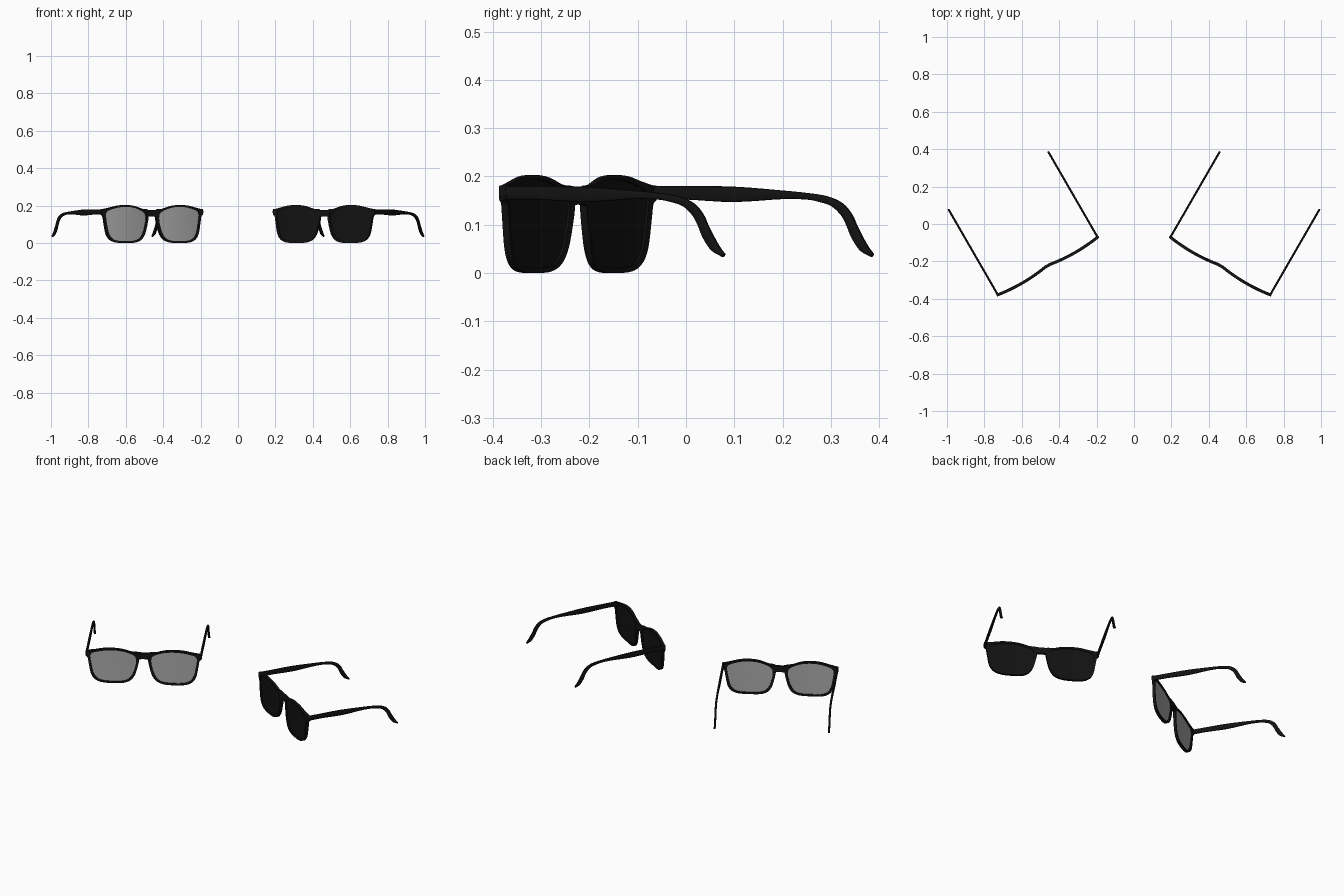
import bpy, bmesh, math
from mathutils import Matrix, Vector

if "Cube" in bpy.data.objects:
    bpy.data.objects.remove(bpy.data.objects["Cube"])

# Rim outlines for one eye, (sideways, height), clockwise from the top
OUTER = [(.165, .203), (.215, .200), (.26, .190), (.298, .182), (.313, .179), (.313, .153), (.302, .143),
         (.296, .11), (.284, .05), (.262, .018), (.225, .003), (.165, 0), (.108, .003), (.07, .018),
         (.046, .05), (.031, .10), (.024, .14), (.028, .177), (.065, .183), (.115, .198)]
INNER = [(.165, .193), (.21, .190), (.25, .181), (.275, .172), (.284, .163), (.288, .150), (.287, .138),
         (.283, .11), (.271, .055), (.252, .026), (.222, .013), (.165, .010), (.112, .013), (.08, .026),
         (.059, .055), (.045, .10), (.041, .13), (.046, .158), (.075, .176), (.118, .189)]
# Temple arm edges, (backwards, height)
ARM_TOP = [(-.006, .180), (.076, .180), (.19, .179), (.307, .171), (.365, .166), (.405, .161), (.434, .153),
           (.457, .140), (.475, .119), (.484, .101), (.499, .075), (.512, .055), (.524, .040)]
ARM_LOW = [(-.006, .152), (.076, .152), (.19, .147), (.307, .153), (.365, .152), (.395, .147), (.425, .138),
           (.448, .119), (.461, .098), (.469, .080), (.480, .062), (.495, .045), (.520, .033)]


def spline(pts, closed, steps=4):
    """Catmull-Rom samples through the points."""
    n, out = len(pts), []
    get = lambda i: Vector(pts[i % n] if closed else pts[max(0, min(n - 1, i))])
    for i in range(n if closed else n - 1):
        a, b, c, d = (get(i + k) for k in (-1, 0, 1, 2))
        for s in range(steps):
            t = s / steps
            out.append(.5 * (2 * b + (c - a) * t + (2 * a - 5 * b + 4 * c - d) * t * t
                             + (3 * b - a - 3 * c + d) * t ** 3))
    if not closed:
        out.append(get(n - 1))
    return out


def bow(u):
    """Forward bulge of the front across each lens."""
    return -.004 - .012 * max(0, 1 - ((abs(u) - .165) / .15) ** 2)


def loft(rings, loop=False, caps=True):
    """Skin a list of closed vertex rings."""
    bm = bmesh.new()
    vr = [[bm.verts.new(p) for p in r] for r in rings]
    n = len(vr[0])
    for i in range(len(vr) if loop else len(vr) - 1):
        a, b = vr[i], vr[(i + 1) % len(vr)]
        for j in range(n):
            k = (j + 1) % n
            bm.faces.new((a[j], a[k], b[k], b[j]))
    if caps and not loop:
        bm.faces.new(vr[0])
        bm.faces.new(vr[-1])
    return bm


def finish(name, bm, place, mat, angle=40):
    bmesh.ops.transform(bm, matrix=place, verts=bm.verts)
    bmesh.ops.recalc_face_normals(bm, faces=bm.faces)
    me = bpy.data.meshes.new(name)
    bm.to_mesh(me)
    bm.free()
    ob = bpy.data.objects.new(name, me)
    bpy.context.collection.objects.link(ob)
    me.materials.append(mat)
    bpy.ops.object.select_all(action='DESELECT')
    ob.select_set(True)
    bpy.context.view_layer.objects.active = ob
    bpy.ops.object.shade_smooth_by_angle(angle=math.radians(angle))
    return ob


def material(name, v):
    m = bpy.data.materials.new(name)
    m.diffuse_color = (v, v, v, 1)
    m.use_nodes = True
    m.node_tree.nodes["Principled BSDF"].inputs["Base Color"].default_value = m.diffuse_color
    return m


def rim():
    rings = []
    for o, i in zip(spline(OUTER, True), spline(INNER, True)):
        rings.append([(p.x, bow(p.x) + d, p.y) for p, d in ((o, -.008), (i, -.007), (i, .007), (o, .008))])
    return loft(rings, loop=True)


def lens():
    edge, mid = spline(INNER, True), Vector((.165, .105))
    rings = []
    for d, scales in ((-.0015, (.05, .3, .6, .85, 1.01)), (.0015, (1.01, .85, .6, .3, .05))):
        for s in scales:
            ring = [mid + (p - mid) * s for p in edge]
            rings.append([(p.x, bow(p.x) + d, p.y) for p in ring])
    return loft(rings)


def arm():
    rings = []
    for t, b in zip(spline(ARM_TOP, False), spline(ARM_LOW, False)):
        c, h, ring = (t + b) / 2, (t - b) / 2, []
        for k in range(12):
            a = math.tau * k / 12
            cs, sn = (math.copysign(abs(f) ** .6, f) for f in (math.cos(a), math.sin(a)))
            p = c + h * sn
            ring.append((.308 + .0055 * cs, p.x, p.y))
        rings.append(ring)
    return loft(rings)


def bridge():
    rings = []
    for k in range(-6, 7):
        u = k / 6 * .036
        top, low = .176 + 1.5 * u * u, .143 - 5 * u * u
        rings.append([(u, bow(u) + d, z) for d, z in ((-.008, low), (-.008, top), (.008, top), (.008, low))])
    return loft(rings)


black = material("frame_black", .006)
clear = material("lens_grey", .4)
dark = material("lens_dark", .006)

# Two pairs, turned away from each other
for label, side, glass in (("left", -1, clear), ("right", 1, dark)):
    place = Matrix.Translation((.464 * side, -.22, 0)) @ Matrix.Rotation(math.radians(-30 * side), 4, 'Z')
    for half, s in (("a", -1), ("b", 1)):
        flip = place @ Matrix.Diagonal((s, 1, 1, 1))
        finish(f"{label}_rim_{half}", rim(), flip, black)
        finish(f"{label}_lens_{half}", lens(), flip, glass)
        finish(f"{label}_temple_arm_{half}", arm(), flip, black)
    finish(f"{label}_bridge", bridge(), place, black)
